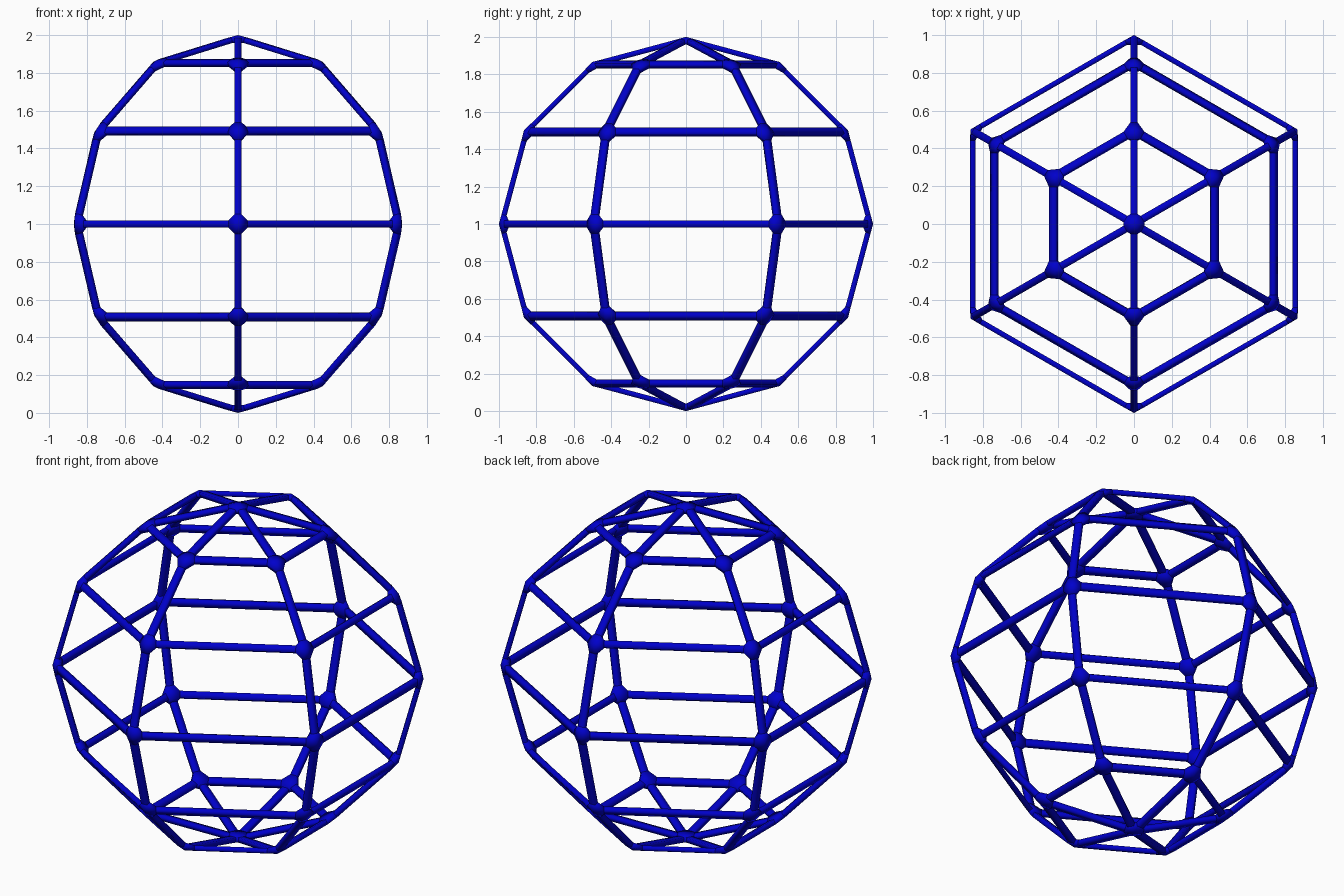
import bpy, bmesh, math
from mathutils import Vector

if "Cube" in bpy.data.objects:
    bpy.data.objects.remove(bpy.data.objects["Cube"])

R = 0.985          # radius of the strut centre lines
HALF_W = 0.0195    # half width of a strut along the sphere
HALF_T = 0.014     # half thickness of a strut through the sphere
HUB = 0.05         # distance from a joint to where its struts start
CENTRE = Vector((0, 0, 1))

blue = bpy.data.materials.new("deep_blue")
blue.diffuse_color = (0.0, 0.0, 0.6, 1)
blue.use_nodes = True
blue.node_tree.nodes["Principled BSDF"].inputs["Base Color"].default_value = blue.diffuse_color


def point(ring, seg):
    """Joint position relative to the centre: ring 0..6 from the top, seg 0..5."""
    lat, lon = math.pi * ring / 6, math.radians(30 + 60 * seg)
    return R * Vector((math.sin(lat) * math.cos(lon),
                       math.sin(lat) * math.sin(lon), math.cos(lat)))


def key(ring, seg):
    return (ring, 0 if ring in (0, 6) else seg % 6)


def frame(a, b, dist):
    """Rectangular cross-section on the strut a-b, dist away from a."""
    along = (b - a).normalized()
    out = (a + b).normalized()
    side = along.cross(out).normalized()
    c = a + along * dist
    return [c + side * HALF_W * i + out * HALF_T * j
            for i, j in ((1, 1), (-1, 1), (-1, -1), (1, -1))]


def make_object(name, bm):
    bmesh.ops.translate(bm, verts=bm.verts, vec=CENTRE)
    bmesh.ops.recalc_face_normals(bm, faces=bm.faces)
    for f in bm.faces:
        f.smooth = True
    me = bpy.data.meshes.new(name)
    bm.to_mesh(me)
    bm.free()
    me.materials.append(blue)
    ob = bpy.data.objects.new(name, me)
    bpy.context.collection.objects.link(ob)


# Joints and edges of a six-sided globe
joints = {key(r, s): point(r, s) for r in range(7) for s in range(6)}
meridians = [(key(r, s), key(r + 1, s)) for r in range(6) for s in range(6)]
hoops = [(key(r, s), key(r, s + 1)) for r in range(1, 6) for s in range(6)]


# Straight struts between the joints, open where the joints cover them
def struts(name, edges):
    bm = bmesh.new()
    for ka, kb in edges:
        a, b = joints[ka], joints[kb]
        length = (b - a).length
        p = [bm.verts.new(v) for v in frame(a, b, HUB)]
        q = [bm.verts.new(v) for v in frame(a, b, length - HUB)]
        for i in range(4):
            j = (i + 1) % 4
            bm.faces.new((p[i], p[j], q[j], q[i]))
    make_object(name, bm)


struts("meridian_struts", meridians)
struts("hoop_struts", hoops)

# Webbed joints: hull around the ends of the struts that meet there
hubs = bmesh.new()
for k, pos in joints.items():
    pts = [pos.normalized()]
    for ka, kb in meridians + hoops:
        if k in (ka, kb):
            other = joints[kb if k == ka else ka]
            pts += frame(pos, other, HUB)
    tmp = bmesh.new()
    for v in pts:
        tmp.verts.new(v)
    bmesh.ops.convex_hull(tmp, input=tmp.verts[:])
    loose = [v for v in tmp.verts if not v.link_faces]
    bmesh.ops.delete(tmp, geom=loose, context='VERTS')
    copy = {v: hubs.verts.new(v.co) for v in tmp.verts}
    for f in tmp.faces:
        hubs.faces.new([copy[v] for v in f.verts])
    tmp.free()
make_object("joints", hubs)
